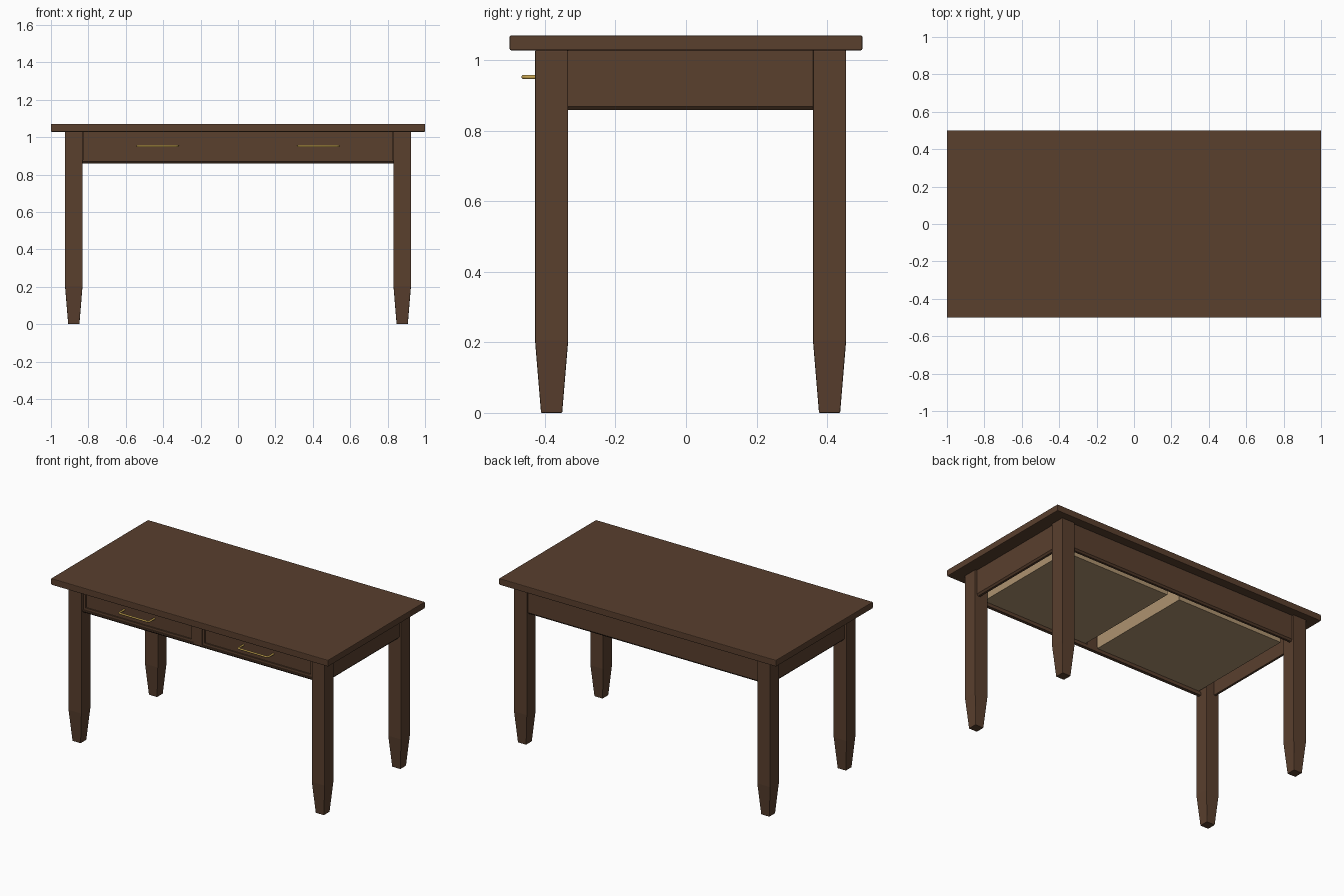
import bpy, bmesh
from mathutils import Vector

if "Cube" in bpy.data.objects:
    bpy.data.objects.remove(bpy.data.objects["Cube"])


def material(name, rgb):
    m = bpy.data.materials.new(name)
    m.diffuse_color = (*rgb, 1)
    m.use_nodes = True
    m.node_tree.nodes["Principled BSDF"].inputs["Base Color"].default_value = m.diffuse_color
    return m


WALNUT = material("dark_wood", (0.10, 0.05, 0.027))
PINE = material("pale_wood", (0.42, 0.29, 0.16))
BRASS = material("brass", (0.55, 0.36, 0.08))


def finish(bm, name, mat, bevel=0.0):
    bmesh.ops.recalc_face_normals(bm, faces=bm.faces)
    me = bpy.data.meshes.new(name)
    bm.to_mesh(me)
    bm.free()
    me.materials.append(mat)
    ob = bpy.data.objects.new(name, me)
    bpy.context.collection.objects.link(ob)
    if bevel:
        b = ob.modifiers.new("soft_edges", 'BEVEL')
        b.width, b.segments, b.limit_method = bevel, 2, 'ANGLE'
    return ob


def add_box(bm, x0, x1, y0, y1, z0, z1):
    vs = bmesh.ops.create_cube(bm, size=1)["verts"]
    for v in vs:
        v.co = Vector(((x0 + x1) / 2 + v.co.x * (x1 - x0),
                       (y0 + y1) / 2 + v.co.y * (y1 - y0),
                       (z0 + z1) / 2 + v.co.z * (z1 - z0)))


def boxes(name, mat, *dims, bevel=0.0):
    bm = bmesh.new()
    for d in dims:
        add_box(bm, *d)
    return finish(bm, name, mat, bevel)


def leg(name, x, y):
    # square post with a tapered foot
    bm = bmesh.new()
    rings = []
    for z, h in ((0, 0.030), (0.205, 0.047), (1.028, 0.047)):
        rings.append([bm.verts.new((x + sx * h, y + sy * h, z))
                      for sx, sy in ((-1, -1), (1, -1), (1, 1), (-1, 1))])
    for a, b in zip(rings, rings[1:]):
        for i in range(4):
            j = (i + 1) % 4
            bm.faces.new((a[i], a[j], b[j], b[i]))
    bm.faces.new(rings[0])
    bm.faces.new(rings[-1])
    ob = finish(bm, name, WALNUT, 0.003)
    ob.modifiers[0].angle_limit = 0.6


def apron(name, outer, inner, start, end, axis):
    # board whose lower outer edge is chamfered, swept along one axis
    s = 1 if outer > inner else -1
    prof = [(inner, 0.858), (outer - s * 0.010, 0.858), (outer, 0.869),
            (outer, 1.03), (inner, 1.03)]
    bm = bmesh.new()
    ends = [[bm.verts.new((p, t, z) if axis == 'Y' else (t, p, z)) for p, z in prof]
            for t in (start, end)]
    for i in range(5):
        j = (i + 1) % 5
        bm.faces.new((ends[0][i], ends[0][j], ends[1][j], ends[1][i]))
    for e in ends:
        bm.faces.new(e)
    finish(bm, name, WALNUT)


# table top
boxes("table_top", WALNUT, (-1, 1, -0.5, 0.5, 1.028, 1.07), bevel=0.004)

# legs and side aprons
for side, sx in (("left", -1), ("right", 1)):
    leg(f"front_leg_{side}", sx * 0.878, -0.381)
    leg(f"back_leg_{side}", sx * 0.878, 0.407)
    apron(f"side_apron_{side}", sx * 0.912, sx * 0.888, -0.336, 0.362, 'Y')

# back apron, front rails and centre post
apron("back_apron", 0.441, 0.417, -0.833, 0.833, 'X')
apron("front_bottom_rail", -0.416, -0.385, -0.833, 0.833, 'X')
rail = bpy.data.objects["front_bottom_rail"]
for v in rail.data.vertices:
    if v.co.z > 1:
        v.co.z = 0.877
boxes("front_centre_post", WALNUT, (-0.031, 0.031, -0.416, -0.385, 0.876, 1.03))

for side, sx in (("left", -1), ("right", 1)):
    xc = sx * 0.43
    x0, x1, z0, z1 = xc - 0.398, xc + 0.398, 0.878, 1.028
    # raised drawer front with a recessed face inside a narrow lip
    w = 0.016
    boxes(f"drawer_lip_{side}", WALNUT,
          (x0, x0 + w, -0.412, -0.39, z0, z1), (x1 - w, x1, -0.412, -0.39, z0, z1),
          (x0 + w, x1 - w, -0.412, -0.39, z0, z0 + w),
          (x0 + w, x1 - w, -0.412, -0.39, z1 - w, z1))
    boxes(f"drawer_front_{side}", WALNUT,
          (x0 + w, x1 - w, -0.404, -0.385, z0 + w, z1 - w))
    # open drawer box
    a, b, t = xc - 0.385, xc + 0.385, 0.012
    boxes(f"drawer_box_{side}", PINE,
          (a, b, -0.385, 0.355, 0.880, 0.890),
          (a, a + t, -0.385, 0.355, 0.890, 1.0), (b - t, b, -0.385, 0.355, 0.890, 1.0),
          (a + t, b - t, 0.355 - t, 0.355, 0.890, 1.0),
          (a + t, b - t, -0.385, -0.385 + t, 0.890, 1.0))
    # bar handle with turned-in ends
    cu = bpy.data.curves.new("handle_path", 'CURVE')
    cu.dimensions = '3D'
    cu.bevel_depth, cu.bevel_resolution, cu.use_fill_caps = 0.006, 2, True
    sp = cu.splines.new('POLY')
    path = [(-0.108, -0.400), (-0.108, -0.448), (-0.105, -0.457), (-0.096, -0.461),
            (0.096, -0.461), (0.105, -0.457), (0.108, -0.448), (0.108, -0.400)]
    sp.points.add(len(path) - 1)
    for p, (x, y) in zip(sp.points, path):
        p.co = (xc + x, y, 0.952, 1)
    cu.materials.append(BRASS)
    bpy.context.collection.objects.link(bpy.data.objects.new(f"drawer_handle_{side}", cu))
